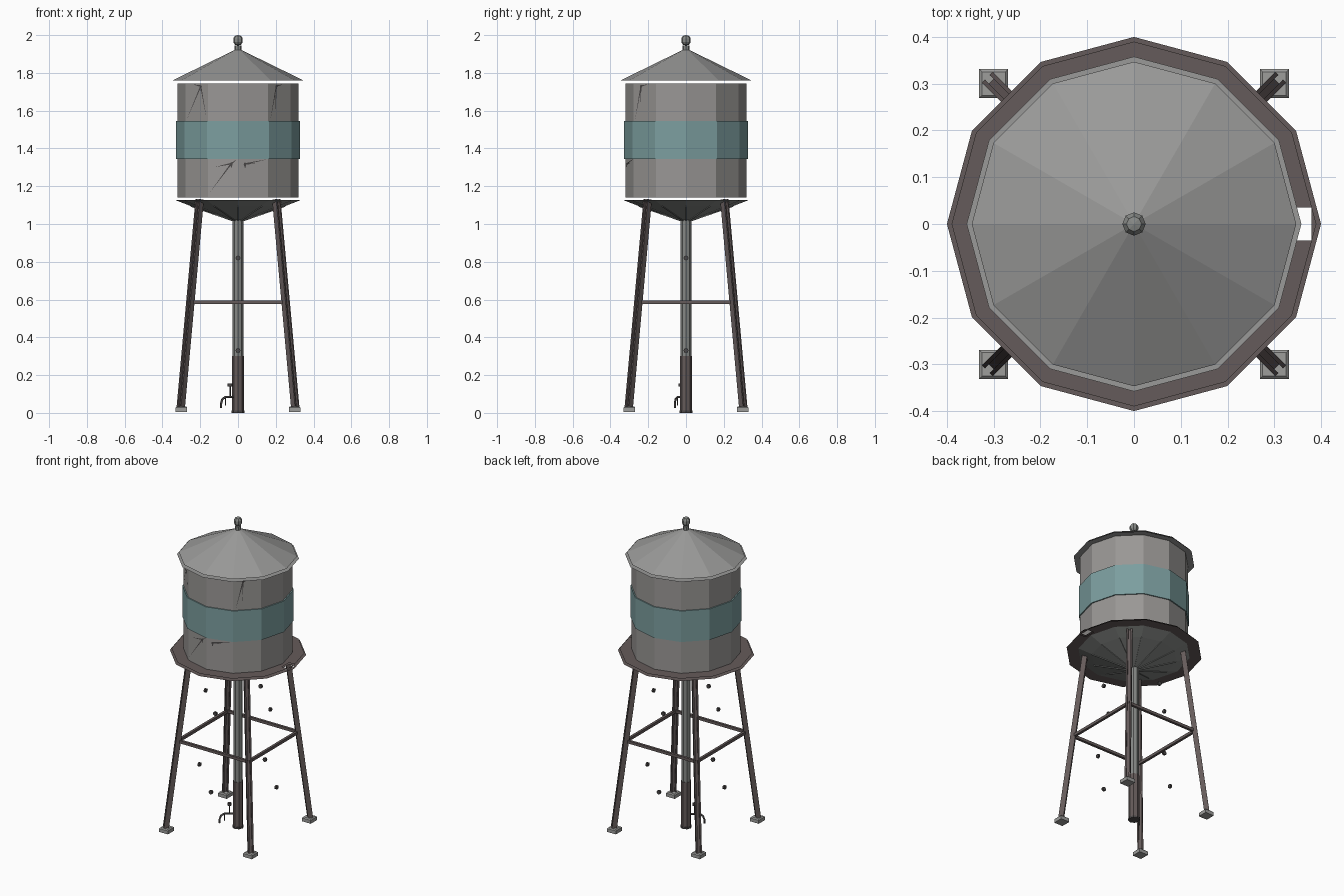
import bpy, bmesh
from math import sin, cos, pi, radians
from mathutils import Vector, Matrix

if "Cube" in bpy.data.objects:
    bpy.data.objects.remove(bpy.data.objects["Cube"], do_unlink=True)


def material(name, *rgb):
    m = bpy.data.materials.new(name)
    m.use_nodes = True
    m.diffuse_color = (*rgb, 1)
    bsdf = m.node_tree.nodes["Principled BSDF"]
    bsdf.inputs["Base Color"].default_value = (*rgb, 1)
    bsdf.inputs["Roughness"].default_value = 0.9
    return m


GREY = material("weathered grey", 0.32, 0.31, 0.30)
ROOF = material("roof grey", 0.32, 0.32, 0.315)
TEAL = material("faded teal", 0.20, 0.34, 0.345)
RUST = material("rusty brown", 0.13, 0.105, 0.103)
PIPE = material("pipe grey", 0.24, 0.25, 0.24)
DARK = material("dark iron", 0.07, 0.065, 0.065)
STONE = material("footing grey", 0.34, 0.34, 0.33)


def finish(name, bm, mat):
    mesh = bpy.data.meshes.new(name)
    bm.to_mesh(mesh)
    bm.free()
    mesh.materials.append(mat)
    ob = bpy.data.objects.new(name, mesh)
    bpy.context.collection.objects.link(ob)
    return ob


def lathe_mesh(profile, sides):
    """Spin (radius, z) points about the z axis; zero radius gives a tip."""
    bm = bmesh.new()
    rings = []
    for r, z in profile:
        angles = [2 * pi * i / sides for i in range(sides)]
        rings.append([bm.verts.new((r * cos(a), r * sin(a), z)) for a in angles])
    for low, high in zip(rings, rings[1:]):
        for i in range(sides):
            j = (i + 1) % sides
            bm.faces.new((low[i], low[j], high[j], high[i]))
    bmesh.ops.remove_doubles(bm, verts=bm.verts, dist=1e-5)
    return bm


def lathe(name, profile, mat, sides=12):
    return finish(name, lathe_mesh(profile, sides), mat)


def beam(name, start, end, side, boxes, mat):
    """Boxes (side offset, width, depth) swept from start to end."""
    start, end = Vector(start), Vector(end)
    axis = (end - start).normalized()
    x = (Vector(side) - axis * axis.dot(Vector(side))).normalized()
    y = axis.cross(x)
    frame = Matrix((x, y, axis)).transposed().to_4x4()
    bm = bmesh.new()
    for offset, width, depth in boxes:
        place = Matrix.Translation((start + end) / 2 + x * offset) @ frame
        size = Matrix.Diagonal((width, depth, (end - start).length, 1))
        bmesh.ops.create_cube(bm, size=1, matrix=place @ size)
    return finish(name, bm, mat)


def tube(name, points, radius, mat):
    curve = bpy.data.curves.new(name, "CURVE")
    curve.dimensions = "3D"
    curve.bevel_depth = radius
    curve.bevel_resolution = 1
    curve.use_fill_caps = True
    spline = curve.splines.new("POLY")
    spline.points.add(len(points) - 1)
    for p, co in zip(spline.points, points):
        p.co = (*co, 1)
    curve.materials.append(mat)
    ob = bpy.data.objects.new(name, curve)
    bpy.context.collection.objects.link(ob)


# Tank, painted band, roof and finial
lathe("tank_wall", [(0.32, 1.14), (0.32, 1.745)], GREY)
lathe("painted_band", [(0.318, 1.345), (0.327, 1.345), (0.327, 1.545), (0.318, 1.545)], TEAL)
lathe("roof_cone", [(0.347, 1.76), (0, 1.93)], ROOF)
lathe("roof_soffit", [(0, 1.747), (0.358, 1.747)], ROOF)
lathe("finial_stem", [(0.018, 1.915), (0.018, 1.945), (0, 1.945)], PIPE, 8)
lathe("finial_ball", [(0, 1.945), (0.016, 1.949), (0.025, 1.963), (0.025, 1.983),
                      (0.016, 1.996), (0, 2.0)], PIPE, 8)


# Walkway plates with an access hatch on the +x side
def walkway_plate(name, inner, outer, z):
    bm = lathe_mesh([(outer, z), (inner, z)], 12)
    for co, no in (((0.34, 0, 0), (1, 0, 0)), ((0.38, 0, 0), (1, 0, 0)),
                   ((0, 0.035, 0), (0, 1, 0)), ((0, -0.035, 0), (0, 1, 0))):
        geom = bm.verts[:] + bm.edges[:] + bm.faces[:]
        bmesh.ops.bisect_plane(bm, geom=geom, plane_co=co, plane_no=no)
    hatch = [f for f in bm.faces
             if 0.34 < f.calc_center_median().x < 0.38 and abs(f.calc_center_median().y) < 0.035]
    bmesh.ops.delete(bm, geom=hatch, context="FACES")
    finish(name, bm, RUST)


walkway_plate("walkway_top", 0.3, 0.39, 1.138)
walkway_plate("walkway_underside", 0.3, 0.4, 1.127)

# Tank bowl with thin radial ribs beneath it
lathe("tank_bowl", [(0.03, 1.02), (0.25, 1.095), (0.33, 1.126)], PIPE)
for i in range(12):
    a = 2 * pi * i / 12
    beam("bowl_rib", (0.03 * cos(a), 0.03 * sin(a), 1.018), (0.25 * cos(a), 0.25 * sin(a), 1.094),
         (-sin(a), cos(a), 0), [(0, 0.004, 0.006)], PIPE)

# Central riser pipe with a rusty lower sleeve
lathe("riser_pipe", [(0.028, 0.29), (0.028, 1.04)], PIPE, 8)
lathe("riser_sleeve", [(0, 0.01), (0.031, 0.01), (0.031, 0.3), (0.026, 0.3)], RUST, 8)
lathe("riser_flange", [(0, 0), (0.034, 0), (0.034, 0.012), (0, 0.012)], DARK, 8)

# Splayed legs of two flanges and a web, on bevelled footings
for sx in (-1, 1):
    for sy in (-1, 1):
        beam("leg", (sx * 0.303, sy * 0.303, 0.03), (sx * 0.203, sy * 0.203, 1.13),
             (-sy, sx, 0), [(-0.012, 0.009, 0.03), (0.012, 0.009, 0.03), (0, 0.016, 0.006)], RUST)
        bm = bmesh.new()
        bmesh.ops.create_cube(bm, size=1, matrix=Matrix.Translation((sx * 0.3, sy * 0.3, 0.02))
                              @ Matrix.Diagonal((0.062, 0.062, 0.028, 1)))
        top = [e for e in bm.edges if all(v.co.z > 0.03 for v in e.verts)]
        bmesh.ops.bevel(bm, geom=top, offset=0.006, segments=1, affect="EDGES")
        finish("footing", bm, STONE)

# Horizontal struts and the brace bolts at the middle of each side
for i in range(4):
    turn = Matrix.Rotation(i * pi / 2, 3, "Z")
    beam("strut", turn @ Vector((-0.252, -0.252, 0.585)), turn @ Vector((0.252, -0.252, 0.585)),
         (0, 0, 1), [(0, 0.018, 0.016)], RUST)
    for z, r in ((0.33, 0.275), (0.82, 0.231)):
        bm = bmesh.new()
        place = Matrix.Translation(turn @ Vector((0, -r, z))) @ turn.to_4x4() @ Matrix.Rotation(pi / 2, 4, "X")
        bmesh.ops.create_cone(bm, cap_ends=True, segments=8, radius1=0.013, radius2=0.013,
                              depth=0.012, matrix=place)
        finish("brace_bolt", bm, DARK)

# Tap beside the riser
out = Vector((-0.83, -0.55, 0))
up = Vector((0, 0, 1))
spout = [(0.025, 0.085), (0.08, 0.085), (0.1, 0.072), (0.108, 0.05), (0.108, 0.025)]
tube("tap_spout", [out * r + up * z for r, z in spout], 0.006, DARK)
tube("tap_stem", [out * 0.05 + up * z for z in (0.085, 0.14)], 0.004, DARK)
tube("tap_wheel", [out * 0.05 + up * z for z in (0.14, 0.155)], 0.013, DARK)
tube("tap_drip", [out * 0.08 + up * z for z in (0.085, 0.04)], 0.003, DARK)


# Cracks: thin slivers lying on the tank panels
def crack(panel_angle, root, tips):
    a = radians(panel_angle)
    normal, along = Vector((cos(a), sin(a), 0)), Vector((-sin(a), cos(a), 0))

    def on_panel(u, z):
        return normal * 0.312 + along * u + up * z

    bm = bmesh.new()
    u, z = root
    shapes = [[(u - 0.008, z), (u, z - 0.025), (u + 0.008, z), (u, z + 0.008)]]
    for tu, tz in tips:
        side = Vector((z - tz, tu - u)).normalized() * 0.004
        shapes.append([(u - side.x, z - side.y), (u + side.x, z + side.y), (tu, tz)])
    for shape in shapes:
        bm.faces.new([bm.verts.new(on_panel(*p)) for p in shape])
    bmesh.ops.recalc_face_normals(bm, faces=bm.faces)
    for f in bm.faces:
        f.normal_update()
        if f.normal.dot(normal) < 0:
            f.normal_flip()
    finish("crack", bm, DARK)


crack(-135, (0.033, 1.73), [(-0.073, 1.55), (0.076, 1.56), (-0.03, 1.74)])
crack(-45, (-0.025, 1.73), [(-0.071, 1.545), (0.03, 1.74), (-0.03, 1.6)])
crack(-105, (0.047, 1.32), [(-0.072, 1.165), (-0.05, 1.3), (0.08, 1.343)])
crack(-75, (-0.045, 1.318), [(0.08, 1.343), (0.02, 1.32)])
